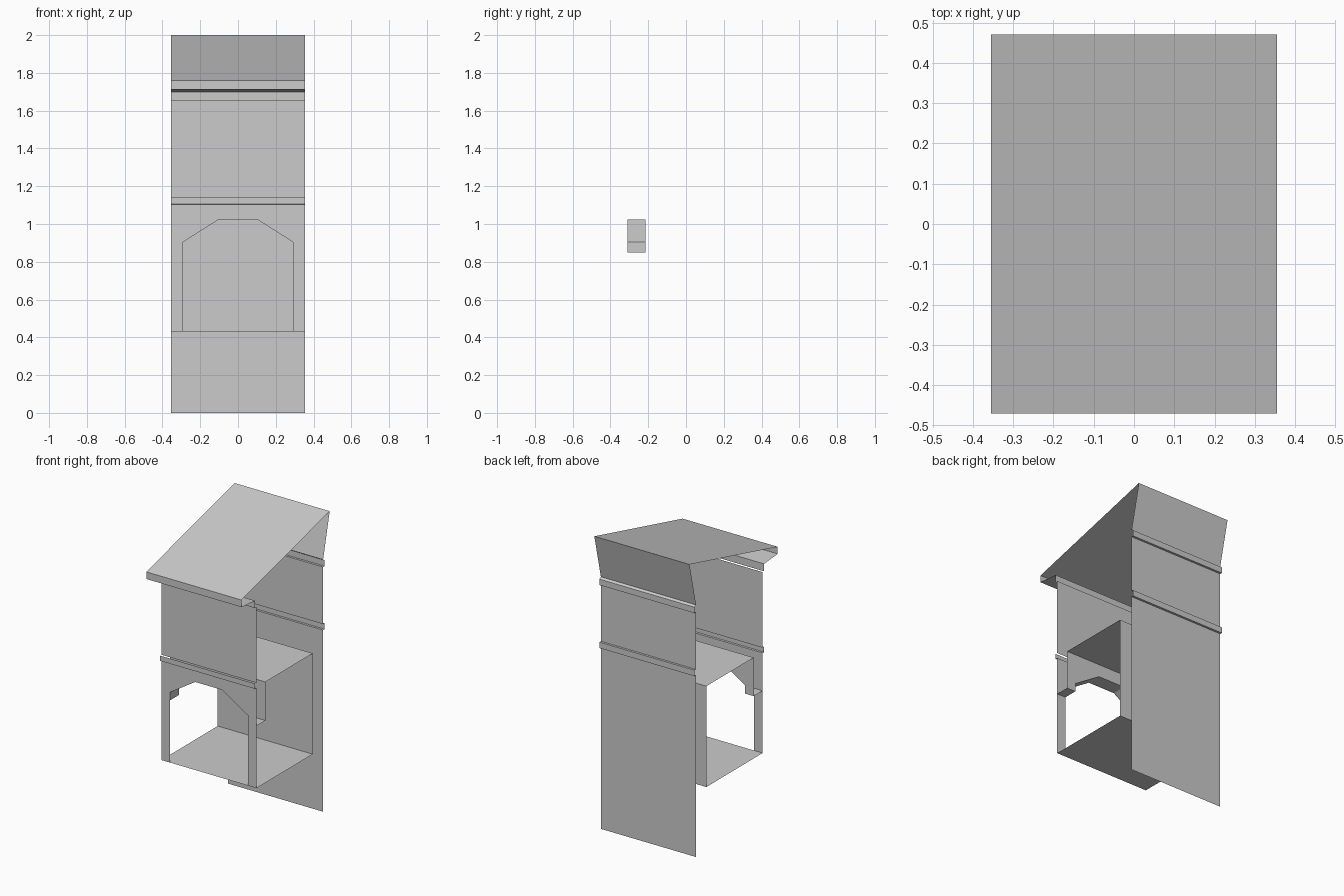
import bpy

if "Cube" in bpy.data.objects:
    bpy.data.objects.remove(bpy.data.objects["Cube"])

W = 0.355                      # half width of the facade bay
FRONT, ARCH_BACK = -0.31, -0.215
ROOM_BACK, REAR = 0.29, 0.40


def make(name, verts, faces):
    me = bpy.data.meshes.new(name)
    me.from_pydata(verts, [], faces)
    me.update()
    ob = bpy.data.objects.new(name, me)
    bpy.context.collection.objects.link(ob)
    return ob


def sheet(name, profile):
    """Sweep an open (y, z) profile across the full width."""
    verts = [(s * W, y, z) for y, z in profile for s in (-1, 1)]
    faces = [(2 * i, 2 * i + 1, 2 * i + 3, 2 * i + 2) for i in range(len(profile) - 1)]
    return make(name, verts, faces)


def panel(name, outline, y):
    """Flat upright face from an (x, z) outline."""
    return make(name, [(x, y, z) for x, z in outline], [tuple(range(len(outline)))])


def mirrored(right):
    """Complete a right-hand (x, z) path, bottom to top, with its left half."""
    return right + [(-x, z) for x, z in reversed(right)]


# Roof: fascia and soffit at the front, one slope, raked back face
sheet("roof", [(-0.325, 1.70), (-0.47, 1.712), (-0.47, 1.76), (0.47, 2.0), (REAR, 1.70)])

# Rear wall with two raised string courses
sheet("rear_wall", [(REAR, 0), (REAR, 1.225), (REAR + 0.015, 1.225), (REAR + 0.015, 1.265),
                    (REAR, 1.265), (REAR, 1.65), (REAR + 0.015, 1.65),
                    (REAR + 0.015, 1.69), (REAR, 1.70)])

# Upper front wall and its bands
sheet("upper_front_wall", [(FRONT, 1.14), (FRONT, 1.65)])
sheet("cornice_band", [(-0.325, 1.65), (-0.325, 1.70)])
sheet("middle_band", [(FRONT, 1.103), (-0.325, 1.105), (-0.325, 1.14)])

# Loggia: floor, back wall and ceiling
sheet("loggia_room", [(FRONT, 0.43), (ROOM_BACK, 0.43), (ROOM_BACK, 1.11), (ARCH_BACK, 1.11)])

# Arch: front face to the floor, shorter back face, connecting soffit
curve = [(0.29, 0.905), (0.10, 1.025)]


def arch_face(name, y, foot, top):
    inner = mirrored([(0.29, foot)] + curve)
    return panel(name, [(W, foot), (W, top), (-W, top), (-W, foot)] + inner[::-1], y)


arch_face("arch_front", FRONT, 0.43, 1.105)
arch_face("arch_back", ARCH_BACK, 0.85, 1.11)
path = mirrored([(W, 0.85), (0.29, 0.85)] + curve)
make("arch_soffit", [(x, y, z) for x, z in path for y in (FRONT, ARCH_BACK)],
     [(2 * i, 2 * i + 1, 2 * i + 3, 2 * i + 2) for i in range(len(path) - 1)])

# Arch moulding, nearly flush with the wall
outer = mirrored([(0.34, 0.945), (0.13, 1.09)])
panel("arch_moulding", outer + mirrored(curve)[::-1], FRONT - 0.002)

# Shallow windows
panel("upper_window", mirrored([(0.08, 1.25), (0.08, 1.48), (0.03, 1.52)]), FRONT - 0.002)
panel("loggia_window", mirrored([(0.08, 0.66), (0.08, 0.94)]), ROOM_BACK - 0.002)
